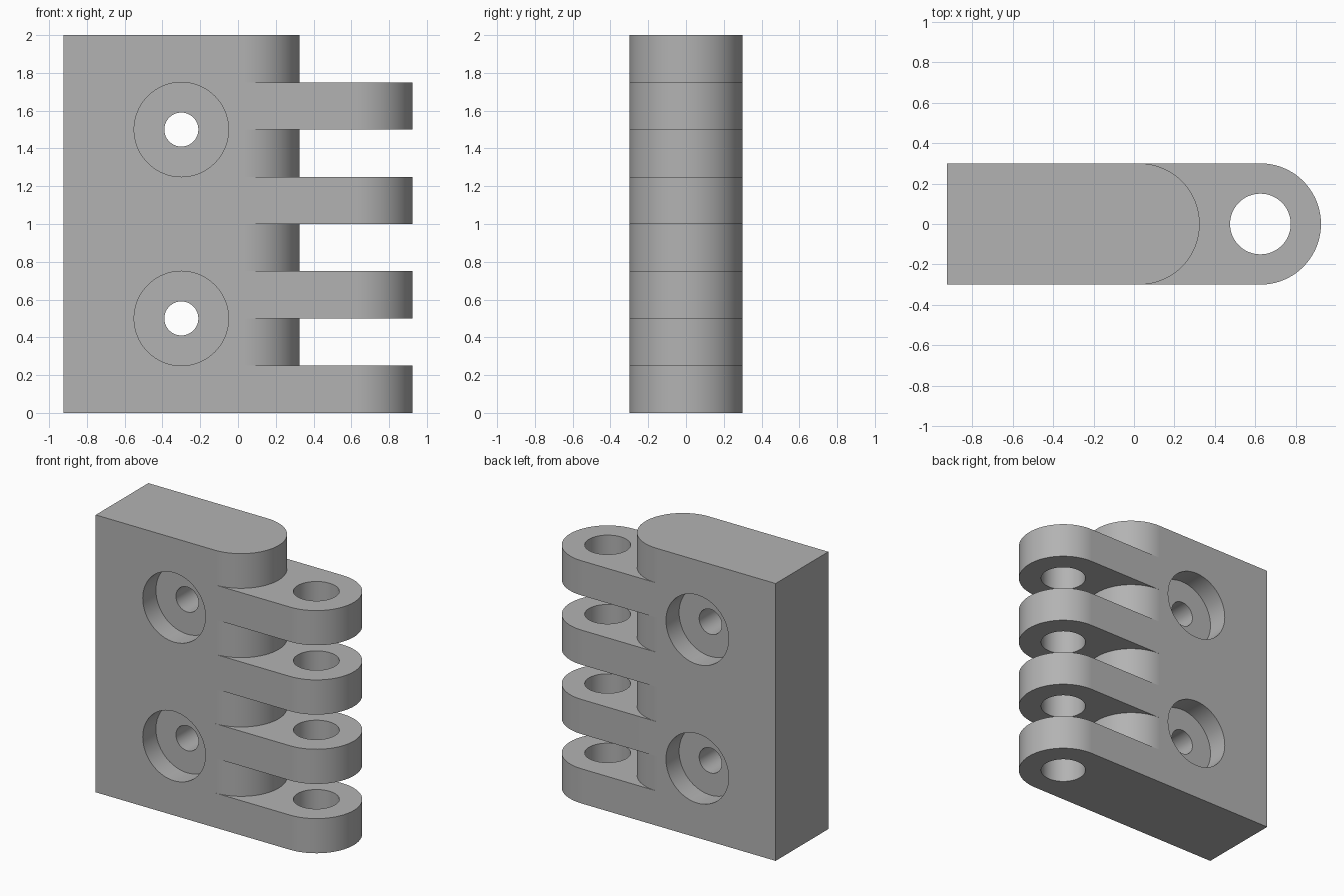
import bpy, bmesh
from math import sin, cos, pi, radians

cube = bpy.data.objects.get("Cube")
if cube:
    bpy.data.objects.remove(cube, do_unlink=True)

HALF = 0.3            # half thickness, also the radius of every rounded end
LEFT_EDGE = -0.925
CORE_X = 0.025        # centre of the core's rounded end
PIN_X = 0.625         # centre of the knuckles' rounded end
KNUCKLE = 0.25        # knuckle and slot height
HEIGHT = 2.0

steel = bpy.data.materials.new("plain_grey")
steel.use_nodes = True
grey = (0.45, 0.45, 0.45, 1)
steel.diffuse_color = grey
steel.node_tree.nodes["Principled BSDF"].inputs["Base Color"].default_value = grey


def half_round(cx, steps=40):
    """Points of a half circle bulging towards +x, from -y to +y."""
    angles = [-pi / 2 + pi * i / steps for i in range(steps + 1)]
    return [(cx + HALF * cos(a), HALF * sin(a)) for a in angles]


def prism(name, outline, z0, z1):
    """Extrude a closed outline upward."""
    bm = bmesh.new()
    face = bm.faces.new([bm.verts.new((x, y, z0)) for x, y in outline])
    top = bmesh.ops.extrude_face_region(bm, geom=[face])["geom"]
    bmesh.ops.translate(bm, vec=(0, 0, z1 - z0),
                        verts=[v for v in top if isinstance(v, bmesh.types.BMVert)])
    bmesh.ops.recalc_face_normals(bm, faces=bm.faces)
    mesh = bpy.data.meshes.new(name)
    bm.to_mesh(mesh)
    bm.free()
    obj = bpy.data.objects.new(name, mesh)
    bpy.context.collection.objects.link(obj)
    mesh.materials.append(steel)
    return obj


def cylinder(name, radius, depth, location, along_y=False):
    bpy.ops.mesh.primitive_cylinder_add(
        vertices=64, radius=radius, depth=depth, location=location,
        rotation=(pi / 2 if along_y else 0, 0, 0))
    obj = bpy.context.object
    obj.name = name
    obj.data.materials.append(steel)
    return obj


def cut(target, cutter):
    """Subtract the cutter and discard it."""
    cutter.hide_render = True
    mod = target.modifiers.new("cut", 'BOOLEAN')
    mod.operation = 'DIFFERENCE'
    mod.solver = 'EXACT'
    mod.object = cutter
    bpy.context.view_layer.objects.active = target
    bpy.ops.object.modifier_apply(modifier=mod.name)
    bpy.data.objects.remove(cutter, do_unlink=True)


# Hinge leaf: full-length rounded plate
leaf = prism("hinge_leaf",
             [(LEFT_EDGE, HALF), (LEFT_EDGE, -HALF)] + half_round(PIN_X), 0, HEIGHT)

# Slots between the knuckles, leaving the core's rounded end
slot = half_round(CORE_X) + [(CORE_X, 0.5), (1.2, 0.5), (1.2, -0.5), (CORE_X, -0.5)]
for i in range(4):
    bottom = KNUCKLE * (2 * i + 1)
    top = bottom + KNUCKLE + (0.1 if i == 3 else 0)
    cut(leaf, prism("slot_cutter", slot, bottom, top))

# Pin bore through all knuckles
cut(leaf, cylinder("pin_cutter", 0.15, 3, (PIN_X, 0, 1)))

# Screw holes, counterbored from both sides
for z in (0.5, 1.5):
    cut(leaf, cylinder("screw_cutter", 0.09, 1, (-0.3, 0, z), True))
    for side in (-1, 1):
        cut(leaf, cylinder("counterbore_cutter", 0.25, 0.3, (-0.3, side * HALF, z), True))

# Smooth curved walls, sharp rims
bpy.ops.object.select_all(action='DESELECT')
leaf.select_set(True)
bpy.context.view_layer.objects.active = leaf
bpy.ops.object.shade_smooth_by_angle(angle=radians(30))
weighted = leaf.modifiers.new("even_shading", 'WEIGHTED_NORMAL')
weighted.keep_sharp = True
